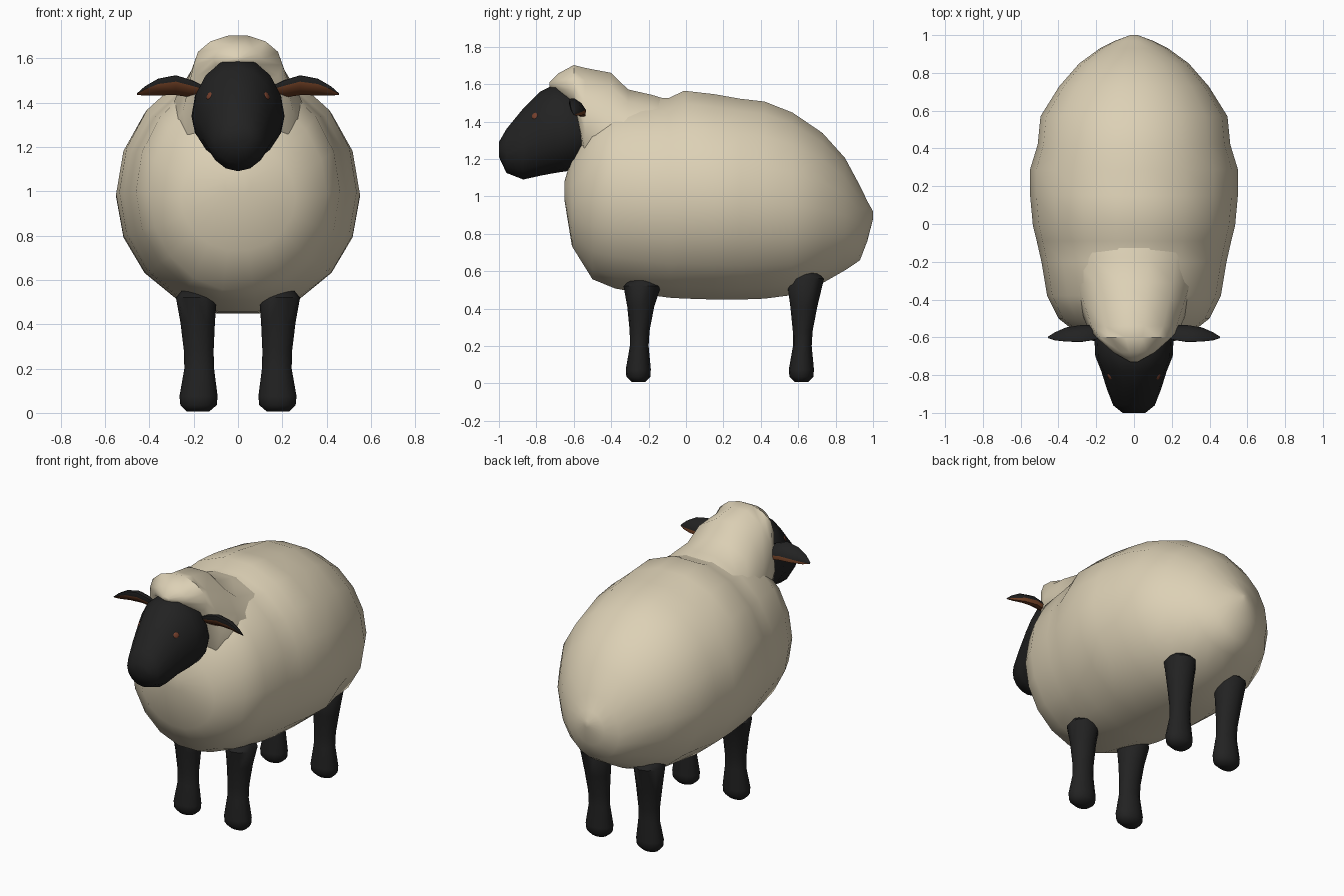
import bpy, bmesh, math
from mathutils import Vector, Matrix

default = bpy.data.objects.get("Cube")
if default:
    bpy.data.objects.remove(default, do_unlink=True)


def material(name, color):
    m = bpy.data.materials.new(name)
    m.use_nodes = True
    m.diffuse_color = (*color, 1)
    m.node_tree.nodes["Principled BSDF"].inputs["Base Color"].default_value = (*color, 1)
    return m


WOOL = material("cream wool", (0.72, 0.635, 0.465))
BLACK = material("black skin", (0.016, 0.016, 0.016))
BROWN = material("brown inner ear", (0.16, 0.05, 0.018))
EYE = material("eye brown", (0.18, 0.05, 0.025))


def finish(name, bm, mats, angle=50):
    bmesh.ops.recalc_face_normals(bm, faces=bm.faces)
    me = bpy.data.meshes.new(name)
    bm.to_mesh(me)
    bm.free()
    for m in mats:
        me.materials.append(m)
    ob = bpy.data.objects.new(name, me)
    bpy.context.collection.objects.link(ob)
    bpy.ops.object.select_all(action='DESELECT')
    ob.select_set(True)
    bpy.context.view_layer.objects.active = ob
    bpy.ops.object.shade_smooth_by_angle(angle=math.radians(angle))
    return ob


def skin(bm, rings, painted=()):
    """Bridge rings of points, cap both ends; painted segments take material 1."""
    loops = [[bm.verts.new(p) for p in r] for r in rings]
    n = len(loops[0])
    for a, b in zip(loops, loops[1:]):
        for i in range(n):
            j = (i + 1) % n
            f = bm.faces.new((a[i], a[j], b[j], b[i]))
            f.material_index = int(i in painted)
    bm.faces.new(loops[0])
    bm.faces.new(loops[-1][::-1])


def loft_y(name, stations, sides, mid, mat):
    """Rounded form along y; station = (y, bottom, top, half width)."""
    rings = []
    for y, lo, hi, w in stations:
        zc = lo + (hi - lo) * mid
        ring = []
        for i in range(sides):
            a = math.tau * i / sides
            s = math.sin(a)
            ring.append((w * math.cos(a), y, zc + s * ((hi - zc) if s > 0 else (zc - lo))))
        rings.append(ring)
    bm = bmesh.new()
    skin(bm, rings)
    return finish(name, bm, [mat])


# Woolly body
loft_y("body_wool", [
    (-0.65, 0.98, 1.08, 0.06), (-0.61, 0.73, 1.22, 0.26), (-0.50, 0.55, 1.44, 0.40),
    (-0.38, 0.50, 1.52, 0.46), (-0.20, 0.465, 1.53, 0.49), (-0.09, 0.45, 1.535, 0.515),
    (-0.01, 0.445, 1.573, 0.535), (0.15, 0.44, 1.555, 0.55), (0.29, 0.44, 1.53, 0.55),
    (0.42, 0.445, 1.515, 0.51), (0.57, 0.465, 1.455, 0.495), (0.73, 0.53, 1.345, 0.395),
    (0.85, 0.60, 1.21, 0.29), (0.93, 0.655, 1.06, 0.18), (0.97, 0.76, 0.975, 0.10),
    (1.0, 0.88, 0.92, 0.02)],
    18, 0.49, WOOL)

# Woolly neck and forelock, blending back into the shoulders
loft_y("neck_wool", [
    (-0.73, 1.585, 1.61, 0.02), (-0.68, 1.54, 1.66, 0.11), (-0.60, 1.46, 1.705, 0.20),
    (-0.54, 1.08, 1.695, 0.25), (-0.40, 0.95, 1.67, 0.30), (-0.31, 0.95, 1.58, 0.33),
    (-0.18, 0.95, 1.55, 0.36), (-0.02, 0.95, 1.50, 0.34)], 14, 0.45, WOOL)

# Head
head = loft_y("head", [
    (-1.0, 1.21, 1.29, 0.06), (-0.96, 1.125, 1.36, 0.11), (-0.87, 1.09, 1.47, 0.145),
    (-0.78, 1.11, 1.56, 0.173), (-0.70, 1.125, 1.60, 0.205), (-0.60, 1.14, 1.58, 0.21),
    (-0.54, 1.20, 1.53, 0.18)], 16, 0.45, BLACK)


def ear(name, side):
    # Thick leaf leaning forward at its upper edge; the hollow faces forward and down
    path = [(0.16, 1.452, -0.575, 0.035), (0.21, 1.462, -0.575, 0.052),
            (0.28, 1.478, -0.58, 0.060), (0.36, 1.47, -0.585, 0.050),
            (0.42, 1.452, -0.595, 0.028), (0.455, 1.438, -0.60, 0.005)]
    rings = []
    for x, z, y, r in path:
        ring = []
        for i in range(8):
            a = math.tau * i / 8
            wide, thin = 0.72 * r * math.cos(a), 0.34 * r * math.sin(a)
            ring.append((side * x, y - wide + thin, z + wide + thin))
        rings.append(ring)
    bm = bmesh.new()
    skin(bm, rings, painted=(3, 4, 5, 6))
    finish(name, bm, [BLACK, BROWN], 40)


def eye(name, side):
    _, p, n, _ = head.closest_point_on_mesh(Vector((side * 0.14, -0.815, 1.435)))
    bm = bmesh.new()
    turn = n.to_track_quat('Z', 'Y').to_matrix().to_4x4()
    bmesh.ops.create_uvsphere(bm, u_segments=8, v_segments=6, radius=0.018,
                              matrix=Matrix.Translation(p) @ turn @ Matrix.Diagonal((1, 1, 0.25, 1)))
    finish(name, bm, [EYE])


def leg(name, side, y, lift):
    # (height, centre x, half x, centre y offset, half y)
    rows = [(0.006, 0.18, 0.05, -0.005, 0.035), (0.035, 0.178, 0.082, -0.005, 0.064),
            (0.075, 0.178, 0.086, -0.005, 0.067), (0.20, 0.175, 0.067, 0.0, 0.050),
            (0.28, 0.177, 0.067, 0.002, 0.053), (0.41, 0.182, 0.078, 0.008, 0.072),
            (0.52 + lift, 0.188, 0.092, 0.016, 0.100), (0.55 + lift, 0.185, 0.07, 0.016, 0.07)]
    bm = bmesh.new()
    skin(bm, [[(side * (cx + rx * math.cos(math.tau * i / 12)),
                y + cy + ry * math.sin(math.tau * i / 12), z) for i in range(12)]
              for z, cx, rx, cy, ry in rows])
    finish(name, bm, [BLACK])


for label, side in (("left", 1), ("right", -1)):
    ear(label + "_ear", side)
    eye(label + "_eye", side)
    leg(label + "_front_leg", side, -0.25, 0.0)
    leg(label + "_back_leg", side, 0.622, 0.04)
